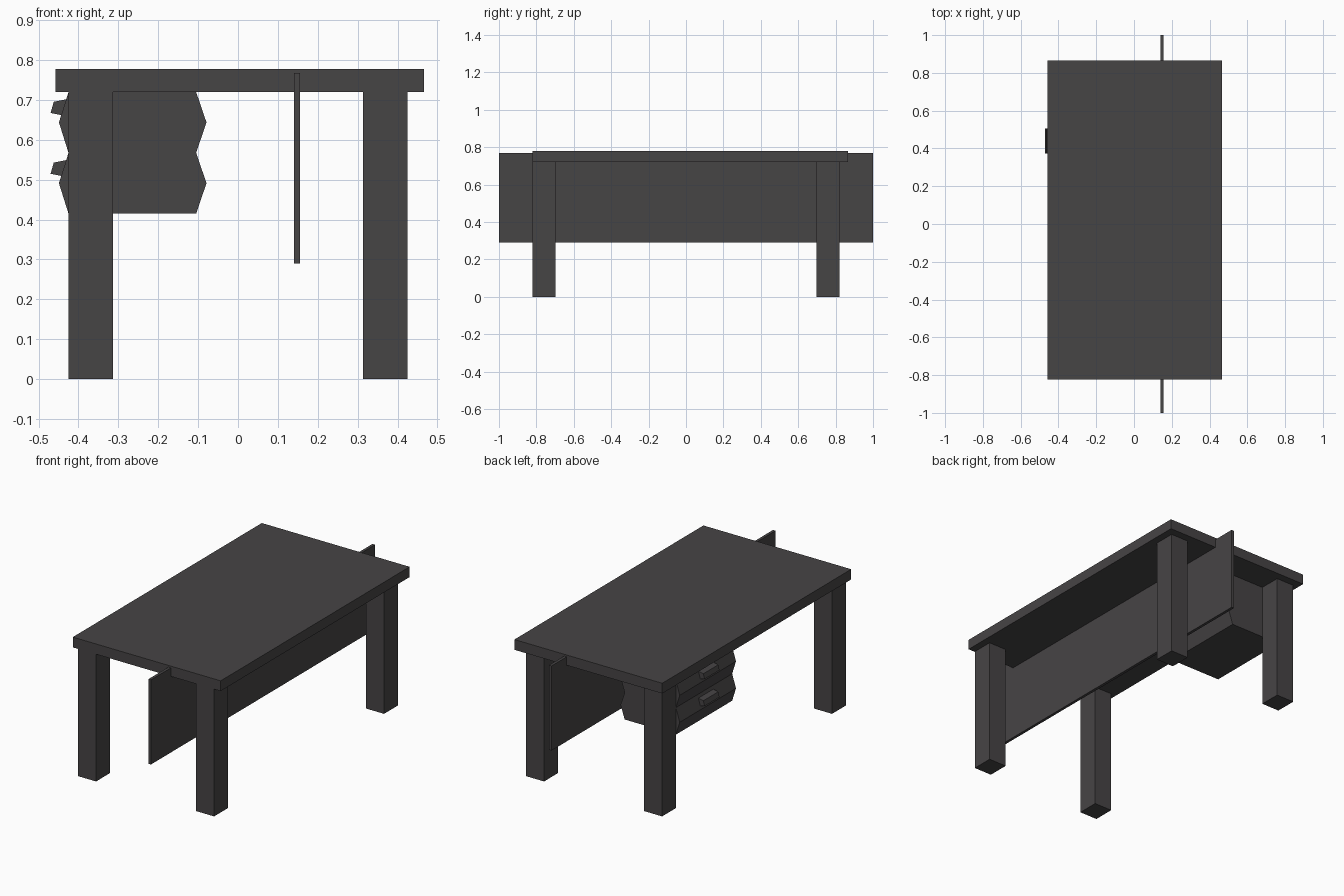
import bpy, bmesh

if "Cube" in bpy.data.objects:
    bpy.data.objects.remove(bpy.data.objects["Cube"])

mat = bpy.data.materials.new("dark_grey")
mat.diffuse_color = (0.062, 0.058, 0.06, 1)
mat.use_nodes = True
mat.node_tree.nodes["Principled BSDF"].inputs["Base Color"].default_value = mat.diffuse_color


def prism(name, profile, y0, y1):
    """Extrude an x-z profile along y from y0 to y1."""
    bm = bmesh.new()
    face = bm.faces.new([bm.verts.new((x, y0, z)) for x, z in profile])
    new = bmesh.ops.extrude_face_region(bm, geom=[face])["geom"]
    verts = [g for g in new if isinstance(g, bmesh.types.BMVert)]
    bmesh.ops.translate(bm, verts=verts, vec=(0, y1 - y0, 0))
    bmesh.ops.recalc_face_normals(bm, faces=bm.faces)
    mesh = bpy.data.meshes.new(name)
    bm.to_mesh(mesh)
    bm.free()
    mesh.materials.append(mat)
    ob = bpy.data.objects.new(name, mesh)
    bpy.context.collection.objects.link(ob)
    return ob


def box(name, x, y, z):
    return prism(name, [(x[0], z[0]), (x[1], z[0]), (x[1], z[1]), (x[0], z[1])], *y)


# Table top and the wide modesty panel
box("table_top", (-0.457, 0.467), (-0.822, 0.865), (0.72, 0.778))
box("modesty_panel", (0.14, 0.156), (-1, 1), (0.29, 0.768))

# Four legs
for side, xs in (("left", (-0.425, -0.313)), ("right", (0.313, 0.425))):
    for end, ys in (("front", (-0.82, -0.697)), ("back", (0.697, 0.82))):
        box(f"{end}_{side}_leg", xs, ys, (0, 0.72))

# Two stacked hexagonal drawers with flared handles
h = 0.1525
for label, z in (("lower", 0.415), ("upper", 0.415 + h)):
    prism(f"{label}_drawer",
          [(-0.425, z), (-0.105, z), (-0.079, z + h / 2),
           (-0.105, z + h), (-0.425, z + h), (-0.449, z + h / 2)],
          0.195, 0.697)
    prism(f"{label}_handle",
          [(-0.47, z + 0.1), (-0.435, z + 0.093),
           (-0.422, z + 0.136), (-0.462, z + 0.128)],
          0.372, 0.505)
